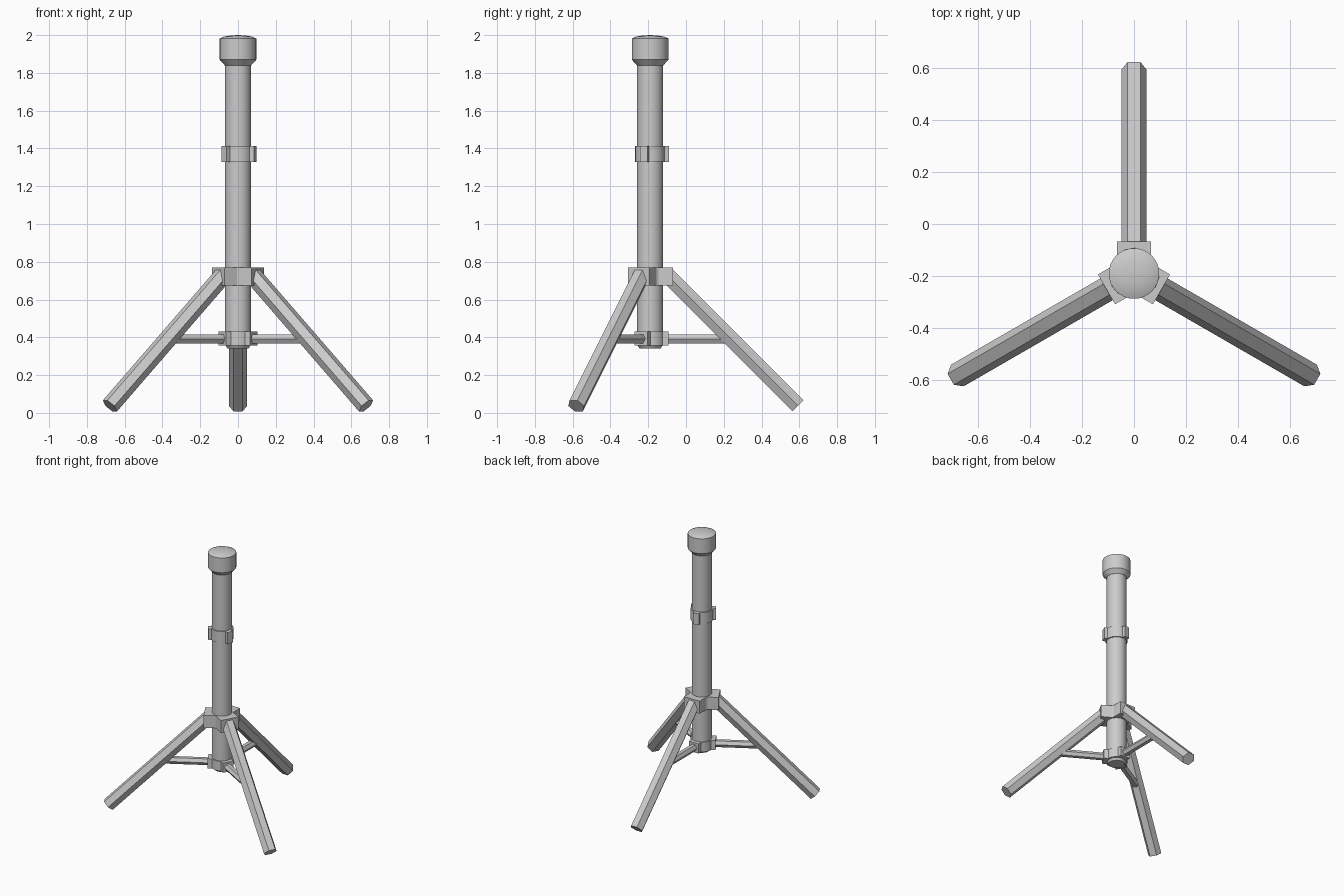
import bpy, bmesh, math
from mathutils import Vector, Matrix

if "Cube" in bpy.data.objects:
    bpy.data.objects.remove(bpy.data.objects["Cube"])

CY = -0.19                                   # axis of the centre column
LEG_ANGLES = [math.radians(a) for a in (90, 210, 330)]


def finish(name, bm, smooth=None):
    bmesh.ops.recalc_face_normals(bm, faces=bm.faces)
    me = bpy.data.meshes.new(name)
    bm.to_mesh(me)
    bm.free()
    ob = bpy.data.objects.new(name, me)
    bpy.context.collection.objects.link(ob)
    if smooth:
        bpy.ops.object.select_all(action='DESELECT')
        ob.select_set(True)
        bpy.context.view_layer.objects.active = ob
        bpy.ops.object.shade_smooth_by_angle(angle=math.radians(smooth))
    return ob


def lathe(name, profile, steps=32):
    """Spin an (r, z) profile around the column axis."""
    bm = bmesh.new()
    vs = [bm.verts.new((r, CY, z)) for r, z in profile]
    edges = [bm.edges.new(p) for p in zip(vs, vs[1:])]
    bmesh.ops.spin(bm, geom=vs + edges, cent=(0, CY, 0), axis=(0, 0, 1),
                   angle=2 * math.pi, steps=steps)
    bmesh.ops.remove_doubles(bm, verts=bm.verts, dist=1e-5)
    return finish(name, bm, 30)


def collar(name, r, d, w, z0, z1, turn=90, arc=8):
    """Round collar with three flat lugs reaching distance d, half width w."""
    bm = bmesh.new()
    base = math.asin(w / r)
    pts = []
    for k in range(3):
        a = math.radians(turn + 120 * k)
        u, v = Vector((math.cos(a), math.sin(a))), Vector((-math.sin(a), math.cos(a)))
        pts += [u * d - v * w, u * d + v * w]
        span = 2 * math.pi / 3 - 2 * base
        for i in range(arc + 1):
            t = a + base + span * i / arc
            pts.append(Vector((math.cos(t), math.sin(t))) * r)
    face = bm.faces.new([bm.verts.new((p.x, p.y + CY, z0)) for p in pts])
    top = bmesh.ops.extrude_face_region(bm, geom=[face])['geom']
    bmesh.ops.translate(bm, vec=(0, 0, z1 - z0),
                        verts=[g for g in top if isinstance(g, bmesh.types.BMVert)])
    bm.faces.new([v for v in bm.verts if abs(v.co.z - z0) < 1e-6]) if not face.is_valid else None
    return finish(name, bm, 25)


def hex_bar(name, radius, start, end, angle):
    """Hexagonal bar between two (radial, z) points, flat sides up and down."""
    s, e = Vector((start[0], 0, start[1])), Vector((end[0], 0, end[1]))
    x = (e - s).normalized()
    y = Vector((0, 1, 0))
    z = x.cross(y)
    bm = bmesh.new()
    rings = []
    for c in (s, e):
        rings.append([bm.verts.new(c + radius * (y * math.cos(k * math.pi / 3)
                                                 + z * math.sin(k * math.pi / 3)))
                      for k in range(6)])
    for k in range(6):
        j = (k + 1) % 6
        bm.faces.new((rings[0][k], rings[0][j], rings[1][j], rings[1][k]))
    for ring in rings:
        bm.faces.new(ring)
    bm.transform(Matrix.Translation((0, CY, 0)) @ Matrix.Rotation(angle, 4, 'Z'))
    return finish(name, bm)


# Centre column and its domed cap
lathe("column", [(0, 0.34), (0.055, 0.34), (0.069, 0.362), (0.069, 1.86), (0, 1.86)])
lathe("cap", [(0, 1.84), (0.07, 1.84), (0.097, 1.87), (0.097, 1.982),
              (0.075, 1.992), (0.04, 1.998), (0, 2.0)])

# Collars: height clamp, leg bracket and brace hub
collar("height_clamp", 0.077, 0.097, 0.022, 1.328, 1.414, turn=100)
collar("leg_bracket", 0.08, 0.122, 0.066, 0.675, 0.77)
collar("brace_hub", 0.077, 0.097, 0.04, 0.357, 0.43)

# Splayed legs with horizontal braces
for i, a in enumerate(LEG_ANGLES):
    hex_bar(f"leg_{i + 1}", 0.048, (0.085, 0.735), (0.783, 0.037), a)
    hex_bar(f"brace_{i + 1}", 0.027, (0.06, 0.392), (0.425, 0.392), a)
